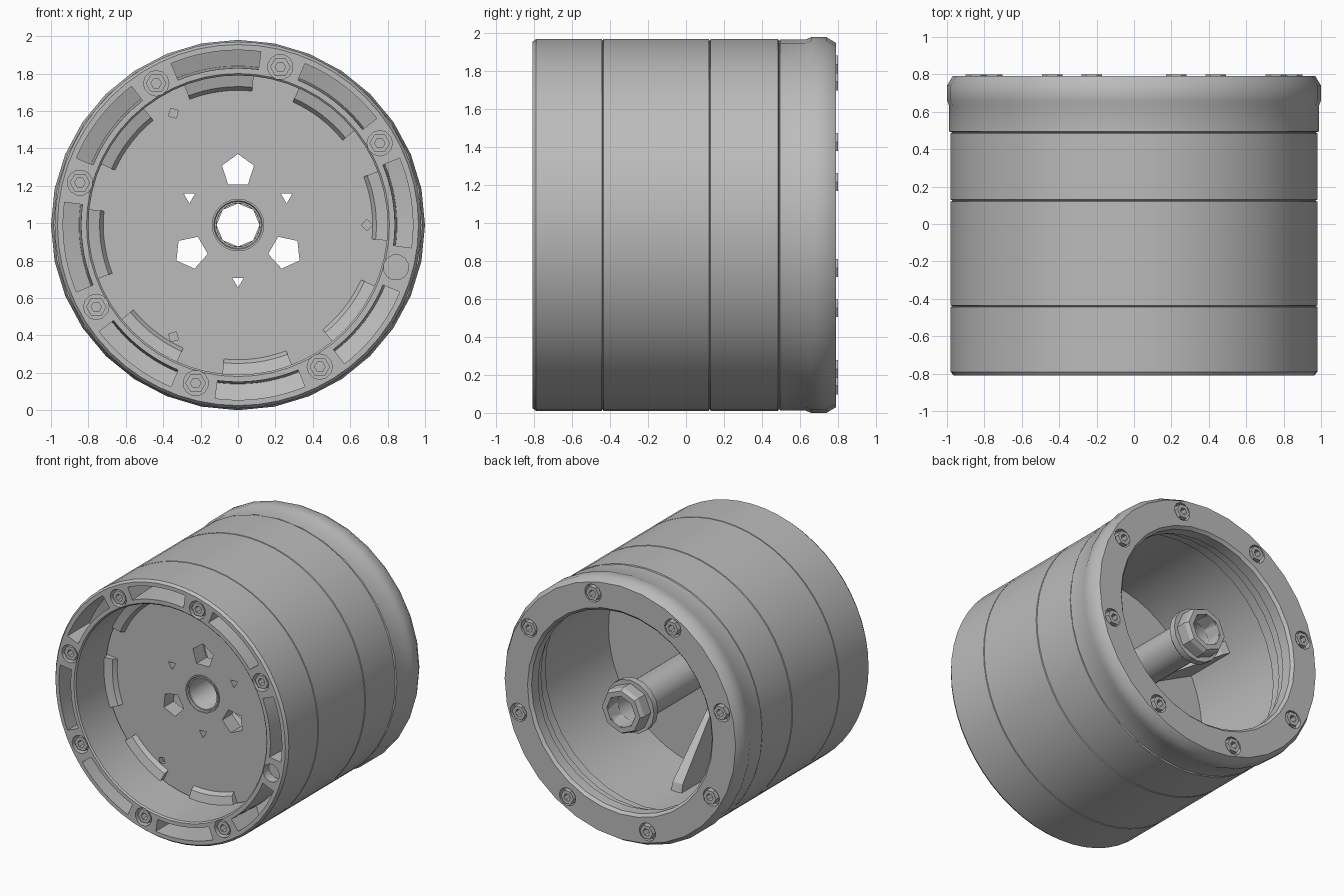
import bpy, bmesh
from math import sin, cos, pi, radians

if "Cube" in bpy.data.objects:
    bpy.data.objects.remove(bpy.data.objects["Cube"])

ZC = 0.99          # height of the drum axis
SIDES = 56
BOLT_ANGLES = [30 + 45 * i for i in range(8)]
TRIO = [0, 120, 240]

grey = bpy.data.materials.new("satin grey")
grey.use_nodes = True
grey.diffuse_color = (0.5, 0.5, 0.5, 1)
grey.node_tree.nodes["Principled BSDF"].inputs["Base Color"].default_value = (0.5, 0.5, 0.5, 1)


def finish(name, bm):
    bmesh.ops.recalc_face_normals(bm, faces=bm.faces)
    mesh = bpy.data.meshes.new(name)
    bm.to_mesh(mesh)
    bm.free()
    mesh.materials.append(grey)
    ob = bpy.data.objects.new(name, mesh)
    bpy.context.collection.objects.link(ob)
    return ob


def activate(ob):
    bpy.ops.object.select_all(action='DESELECT')
    ob.select_set(True)
    bpy.context.view_layer.objects.active = ob


def smooth(ob):
    activate(ob)
    bpy.ops.object.shade_smooth_by_angle(angle=radians(32))


def sweep(name, profile, sides=SIDES, start=0, end=360, cx=0, cz=ZC):
    """Turn a closed (radius, y) profile about the y direction."""
    bm = bmesh.new()
    full = end - start == 360
    rings = []
    for i in range(sides + (not full)):
        a = radians(start + (end - start) * i / sides)
        rings.append([bm.verts.new((cx + r * cos(a), y, cz + r * sin(a))) for r, y in profile])
    n = len(profile)
    for i in range(sides):
        p, q = rings[i], rings[(i + 1) % len(rings)]
        for j in range(n):
            k = (j + 1) % n
            bm.faces.new((p[j], p[k], q[k], q[j]))
    if not full:
        bm.faces.new(rings[0])
        bm.faces.new(rings[-1])
    return finish(name, bm)


def box_profile(r0, r1, y0, y1):
    return [(r0, y0), (r1, y0), (r1, y1), (r0, y1)]


def peg(name, radius, angle, size, y0, y1, sides=6, turn=0.0):
    """Prism along y, placed at a polar position about the drum axis."""
    a = radians(angle)
    cx, cz = radius * cos(a), ZC + radius * sin(a)
    bm = bmesh.new()
    ends = []
    for y in (y0, y1):
        ends.append([bm.verts.new((cx + size * cos(a + turn + 2 * pi * i / sides), y,
                                   cz + size * sin(a + turn + 2 * pi * i / sides)))
                     for i in range(sides)])
        bm.faces.new(ends[-1])
    for i in range(sides):
        k = (i + 1) % sides
        bm.faces.new((ends[0][i], ends[0][k], ends[1][k], ends[1][i]))
    return finish(name, bm)


def carve(ob, cutters):
    """Join the separate cutters and subtract them."""
    activate(cutters[0])
    for c in cutters:
        c.select_set(True)
    bpy.ops.object.join()
    tool = cutters[0]
    tool.hide_render = True
    mod = ob.modifiers.new("cut", 'BOOLEAN')
    mod.operation, mod.solver, mod.object = 'DIFFERENCE', 'EXACT', tool
    activate(ob)
    bpy.ops.object.modifier_apply(modifier="cut")
    bpy.data.objects.remove(tool)


# Front rim with curved pockets and bolt wells
front = sweep("front_rim", [(0.81, -0.81), (0.965, -0.81), (0.98, -0.79), (0.98, -0.443),
                            (0.97, -0.44), (0.80, -0.44), (0.80, -0.80)])
cuts = [sweep("pocket_cutter", [(0.835, -0.9), (0.935, -0.9), (0.935, -0.55), (0.85, -0.52)],
              10, a + 7.5, a + 37.5) for a in BOLT_ANGLES]
cuts += [peg("well_cutter", 0.875, a, 0.068, -0.9, -0.74, 12) for a in BOLT_ANGLES]
carve(front, cuts)
smooth(front)

# Barrel wall with a fine seam around its middle
smooth(sweep("barrel", [(0.86, -0.44), (0.97, -0.44), (0.98, -0.435), (0.98, 0.12), (0.97, 0.125),
                        (0.98, 0.13), (0.98, 0.485), (0.97, 0.49), (0.86, 0.49)]))

# Rear rim with stepped bore
rear = sweep("rear_rim", [(0.965, 0.49), (0.978, 0.495), (0.978, 0.63), (0.99, 0.66), (0.99, 0.74),
                          (0.96, 0.79), (0.77, 0.79), (0.75, 0.77), (0.75, 0.69), (0.79, 0.67),
                          (0.79, 0.60), (0.83, 0.58), (0.83, 0.49)], 32)
carve(rear, [peg("well_cutter", 0.875, a, 0.068, 0.74, 0.9, 12) for a in BOLT_ANGLES])
rear.scale.x = 1.01
smooth(rear)

# Bolts in both rims; one front well is empty
for a in BOLT_ANGLES:
    x, z = 0.875 * cos(radians(a)), ZC + 0.875 * sin(radians(a))
    for side, y0, y1 in (("front", -0.80, -0.73), ("rear", 0.73, 0.80)):
        if side == "front" and a == 345:
            continue
        sweep(side + "_bolt", box_profile(0.028, 0.055, y0, y1), 6, cx=x, cz=z)

# Web plate with three windows, three small holes and three pits
web = sweep("web_plate", box_profile(0.115, 0.88, -0.42, -0.30))
cuts = [peg("window_cutter", 0.29, a + 90, 0.09, -0.6, 0, 5) for a in TRIO]
cuts += [peg("hole_cutter", 0.30, a + 30, 0.035, -0.6, 0, 3) for a in TRIO]
cuts += [peg("pit_cutter", 0.69, a, 0.03, -0.6, -0.38, 4) for a in TRIO]
carve(web, cuts)
smooth(web)

# Shallow lugs where the web plate meets the front rim
for a in BOLT_ANGLES:
    smooth(sweep("web_lug", [(0.72, -0.42), (0.74, -0.45), (0.81, -0.47), (0.81, -0.42)],
                 8, a + 9, a + 36))

# Hollow axle with flared mouth, collar and nut
smooth(sweep("axle_tube", [(0.13, -0.43), (0.115, -0.40), (0.115, 0.77), (0.14, 0.77), (0.14, -0.43)], 24))
smooth(sweep("axle_collar", [(0.13, 0.60), (0.18, 0.60), (0.20, 0.62), (0.20, 0.67), (0.13, 0.67)], 16))
sweep("axle_nut", [(0.115, 0.66), (0.175, 0.66), (0.175, 0.75), (0.16, 0.78), (0.12, 0.78)], 8)

# Gussets bracing the web plate against the barrel
for a in TRIO:
    sweep("gusset", [(0.36, -0.31), (0.88, -0.31), (0.88, 0.12), (0.80, 0.10)], 1, a + 27, a + 33)
